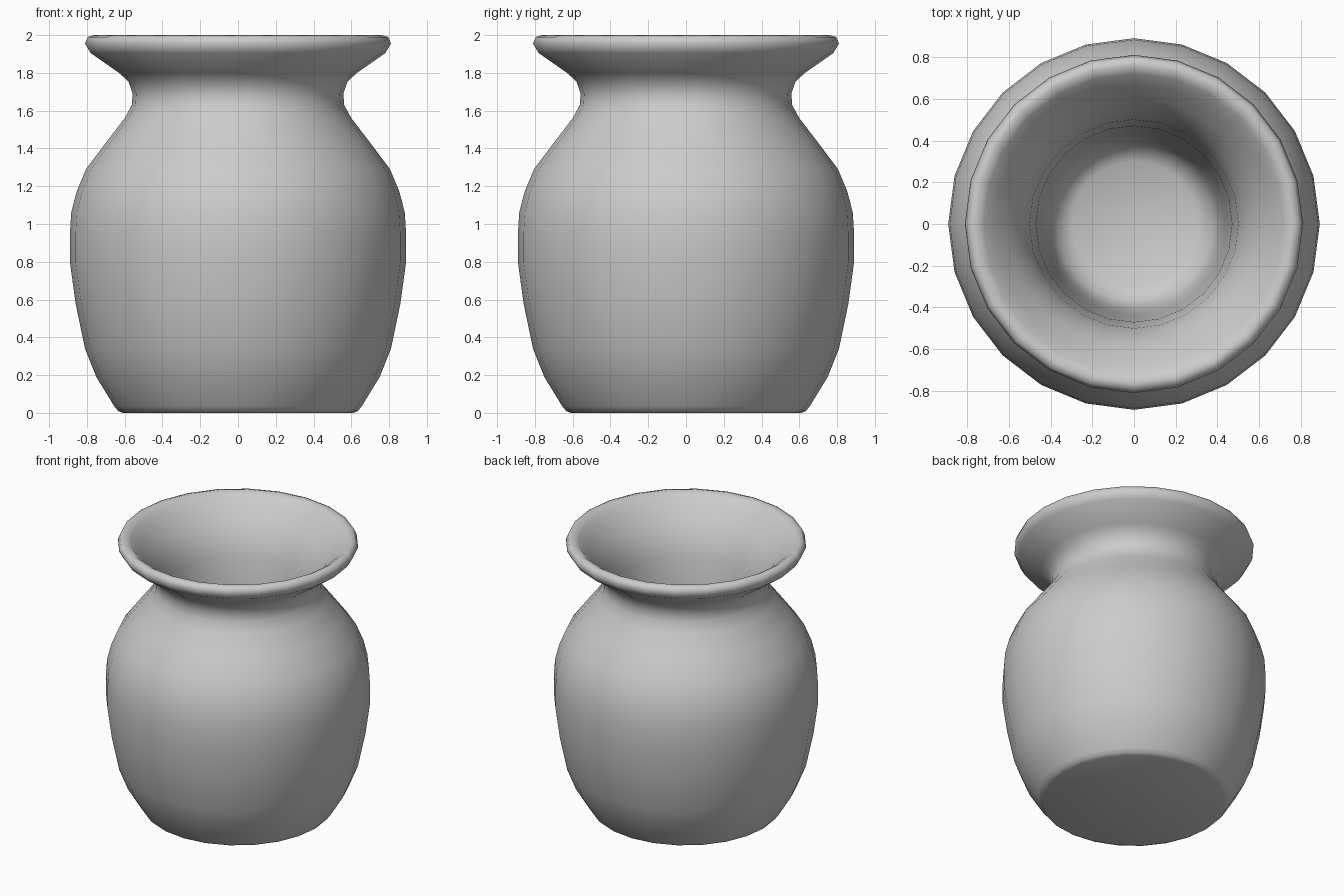
import bpy, bmesh
from math import cos, sin, tau

if "Cube" in bpy.data.objects:
    bpy.data.objects.remove(bpy.data.objects["Cube"])

SEGMENTS = 24

# Profile as (radius, height): outside from the foot up, over the lip, down the inside
profile = [
    (0.61, 0.0), (0.635, 0.01), (0.655, 0.035), (0.75, 0.19), (0.81, 0.34),
    (0.86, 0.58), (0.89, 0.80), (0.89, 0.95), (0.883, 1.06), (0.855, 1.17),
    (0.805, 1.29), (0.70, 1.43), (0.60, 1.56), (0.562, 1.63), (0.558, 1.69),
    (0.58, 1.755), (0.63, 1.80), (0.78, 1.905), (0.81, 1.955), (0.795, 1.99),
    (0.76, 2.0), (0.72, 1.975), (0.67, 1.92), (0.60, 1.84), (0.54, 1.74),
    (0.50, 1.62), (0.47, 1.35), (0.44, 0.80), (0.41, 0.25), (0.37, 0.14),
    (0.30, 0.10),
]


def lathe(name, points):
    bm = bmesh.new()
    rings = [[bm.verts.new((r * cos(tau * i / SEGMENTS), r * sin(tau * i / SEGMENTS), z))
              for i in range(SEGMENTS)] for r, z in points]
    for low, high in zip(rings, rings[1:]):
        for i in range(SEGMENTS):
            j = (i + 1) % SEGMENTS
            bm.faces.new((low[i], low[j], high[j], high[i]))
    # Foot and inner floor
    bm.faces.new(rings[0][::-1])
    bm.faces.new(rings[-1])
    mesh = bpy.data.meshes.new(name)
    bm.to_mesh(mesh)
    bm.free()
    obj = bpy.data.objects.new(name, mesh)
    bpy.context.collection.objects.link(obj)
    mesh.polygons.foreach_set("use_smooth", [True] * len(mesh.polygons))
    return obj


# Vase
lathe("vase", profile)
